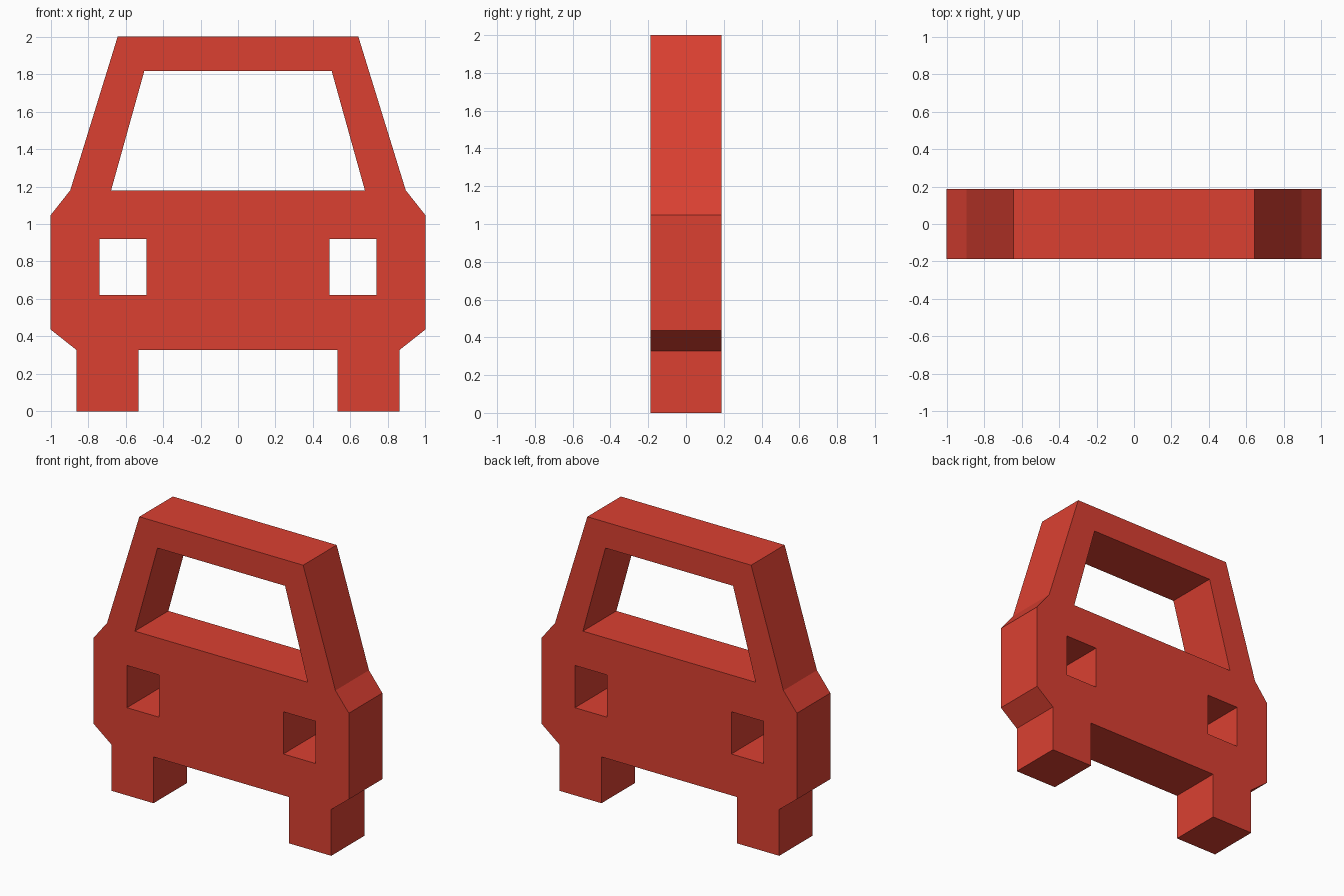
import bpy

if "Cube" in bpy.data.objects:
    bpy.data.objects.remove(bpy.data.objects["Cube"])

HALF_DEPTH = 0.1875

# Paint
red = bpy.data.materials.new("red paint")
red.diffuse_color = (0.708, 0.051, 0.031, 1.0)
red.use_nodes = True
red.node_tree.nodes["Principled BSDF"].inputs["Base Color"].default_value = red.diffuse_color


def mirrored(points):
    """Close a right-half outline with its mirror image across x = 0."""
    return points + [(-x, z) for x, z in reversed(points)]


# Outline of the car front, right half from underside to roof
outline = mirrored([
    (0.531, 0.328), (0.531, 0.0), (0.862, 0.0), (0.862, 0.328),
    (1.0, 0.437), (1.0, 1.047), (0.895, 1.18), (0.642, 2.0),
])

# Openings: windscreen and two headlights
windscreen = mirrored([(0.677, 1.18), (0.5, 1.816)])
headlight = [(0.487, 0.621), (0.739, 0.621), (0.739, 0.92), (0.487, 0.92)]
headlights = [[(s * x, z) for x, z in headlight] for s in (-1, 1)]

# Filled and extruded profile
curve = bpy.data.curves.new("car_profile", 'CURVE')
curve.dimensions = '2D'
curve.fill_mode = 'BOTH'
curve.extrude = HALF_DEPTH
for loop in [outline, windscreen] + headlights:
    spline = curve.splines.new('POLY')
    spline.points.add(len(loop) - 1)
    for point, (x, z) in zip(spline.points, loop):
        point.co = (x, z, 0.0, 1.0)
    spline.use_cyclic_u = True
curve.materials.append(red)

# Stand the profile upright and turn it into a mesh
body = bpy.data.objects.new("car_body", curve)
bpy.context.collection.objects.link(body)
body.rotation_euler = (1.5707963, 0.0, 0.0)
bpy.context.view_layer.objects.active = body
body.select_set(True)
bpy.ops.object.convert(target='MESH')
bpy.ops.object.transform_apply(location=False, rotation=True, scale=False)
bpy.ops.object.shade_flat()
